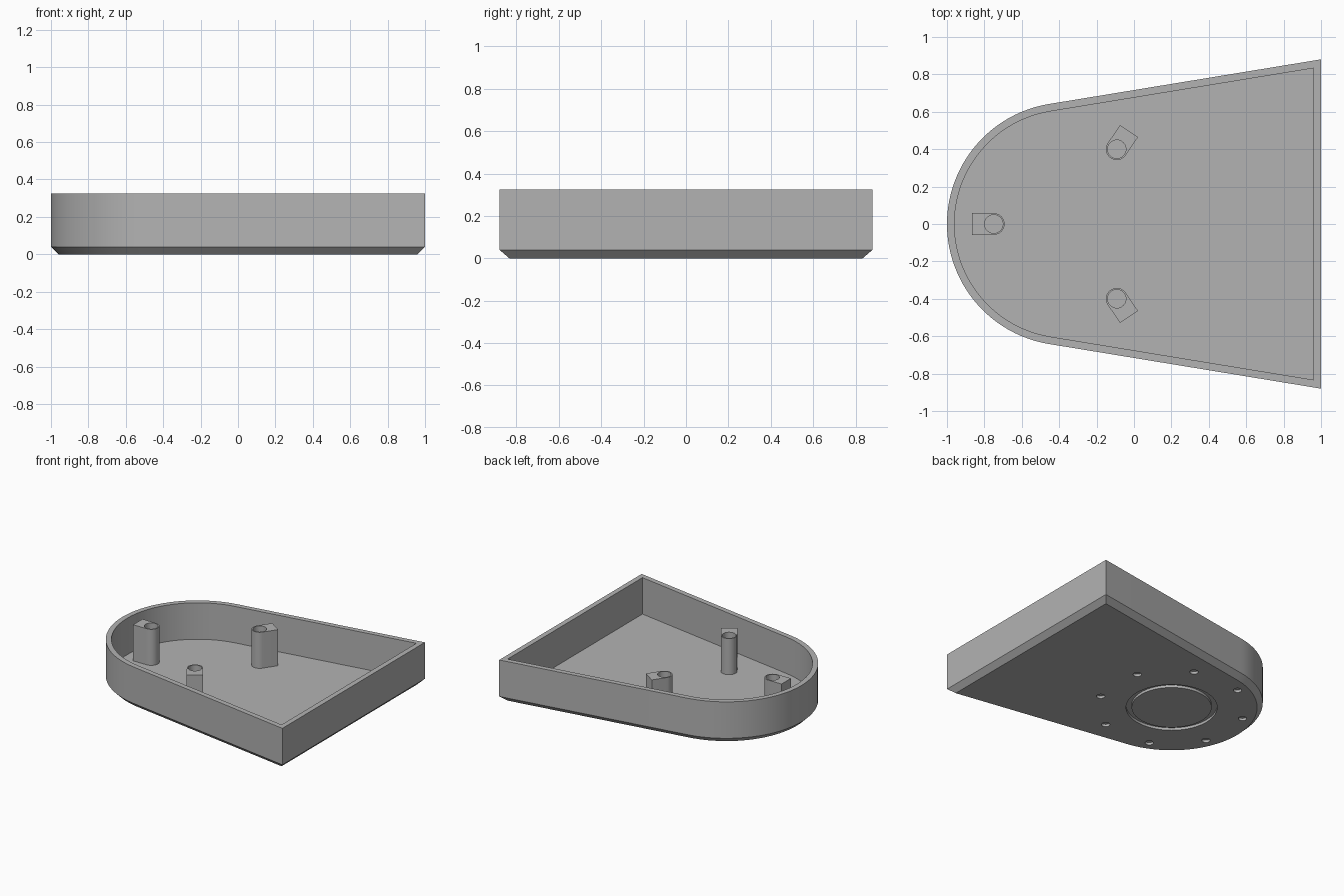
import bpy, bmesh, math
from mathutils import Matrix

if "Cube" in bpy.data.objects:
    bpy.data.objects.remove(bpy.data.objects["Cube"])

grey = bpy.data.materials.new("plain_grey")
grey.diffuse_color = (0.45, 0.45, 0.45, 1)
grey.use_nodes = True
grey.node_tree.nodes["Principled BSDF"].inputs["Base Color"].default_value = grey.diffuse_color

HEIGHT, WALL, FLOOR = 0.325, 0.04, 0.04
R, CX, TILT = 0.65, -0.35, math.radians(9.32)


def make(name, bm):
    bmesh.ops.recalc_face_normals(bm, faces=bm.faces)
    mesh = bpy.data.meshes.new(name)
    bm.to_mesh(mesh)
    bm.free()
    mesh.materials.append(grey)
    ob = bpy.data.objects.new(name, mesh)
    bpy.context.collection.objects.link(ob)
    return ob


def loft(name, rings, closed=False):
    """Join rings of equal point count; cap the ends unless closed."""
    bm = bmesh.new()
    loops = [[bm.verts.new(p) for p in ring] for ring in rings]
    pairs = list(zip(loops, loops[1:]))
    if closed:
        pairs.append((loops[-1], loops[0]))
    else:
        bm.faces.new(loops[0])
        bm.faces.new(loops[-1])
    for a, b in pairs:
        n = len(a)
        for i in range(n):
            j = (i + 1) % n
            bm.faces.new((a[i], a[j], b[j], b[i]))
    return make(name, bm)


def circle(x, y, r, z, n=32):
    return [(x + r * math.cos(2 * math.pi * i / n), y + r * math.sin(2 * math.pi * i / n), z)
            for i in range(n)]


def outline(inset, z, n=48):
    """Rounded nose with two flaring sides and a straight rear edge."""
    r, x_end = R - inset, 1 - inset
    a0 = math.pi / 2 + TILT
    pts = []
    for i in range(n + 1):
        a = a0 + (2 * math.pi - 2 * a0) * i / n
        pts.append((CX + r * math.cos(a), r * math.sin(a), z))
    y_end = pts[0][1] + (x_end - pts[0][0]) * math.tan(TILT)
    return pts + [(x_end, -y_end, z), (x_end, y_end, z)]


def cut(ob, cutter):
    cutter.hide_render = True
    mod = ob.modifiers.new("cut", 'BOOLEAN')
    mod.operation, mod.solver, mod.object = 'DIFFERENCE', 'EXACT', cutter
    bpy.context.view_layer.objects.active = ob
    bpy.ops.object.modifier_apply(modifier=mod.name)
    bpy.data.objects.remove(cutter)


def smooth(ob):
    bpy.ops.object.select_all(action='DESELECT')
    ob.select_set(True)
    bpy.context.view_layer.objects.active = ob
    bpy.ops.object.shade_smooth_by_angle(angle=math.radians(25))


# open tray with chamfered lower edge
tray = loft("tray", [outline(0.04, 0), outline(0, 0.04), outline(0, HEIGHT),
                     outline(WALL, HEIGHT), outline(WALL, FLOOR)])

# ring groove under the rounded end
cut(tray, loft("groove_cutter", [circle(CX, 0, 0.325, -0.02, 64), circle(CX, 0, 0.325, 0.02, 64),
                                 circle(CX, 0, 0.285, 0.02, 64), circle(CX, 0, 0.285, -0.02, 64)],
               closed=True))

# eight blind holes around the groove
for k in range(8):
    a = math.radians(22.5 + 45 * k)
    x, y = CX + 0.53 * math.cos(a), 0.53 * math.sin(a)
    cut(tray, loft("hole_cutter", [circle(x, y, 0.03, -0.02, 24), circle(x, y, 0.03, 0.02, 24)]))
smooth(tray)


# screw posts: round front, square back, bored hole
def post(name, x, y, angle):
    r, back, top = 0.058, 0.117, 0.322
    profile = [(back, -r), (back, r)]
    for i in range(17):
        a = math.pi / 2 + math.pi * i / 16
        profile.append((r * math.cos(a), r * math.sin(a)))
    ob = loft(name, [[(px, py, z) for px, py in profile] for z in (FLOOR, top)])
    ob.data.transform(Matrix.Translation((x, y, 0)) @ Matrix.Rotation(math.radians(angle), 4, 'Z'))
    cut(ob, loft("bore_cutter", [circle(x, y, 0.049, 0.0), circle(x, y, 0.049, 0.4)]))
    smooth(ob)


post("nose_post", -0.75, 0, 180)
post("back_post", -0.092, 0.4, 56)
post("front_post", -0.092, -0.4, -56)
